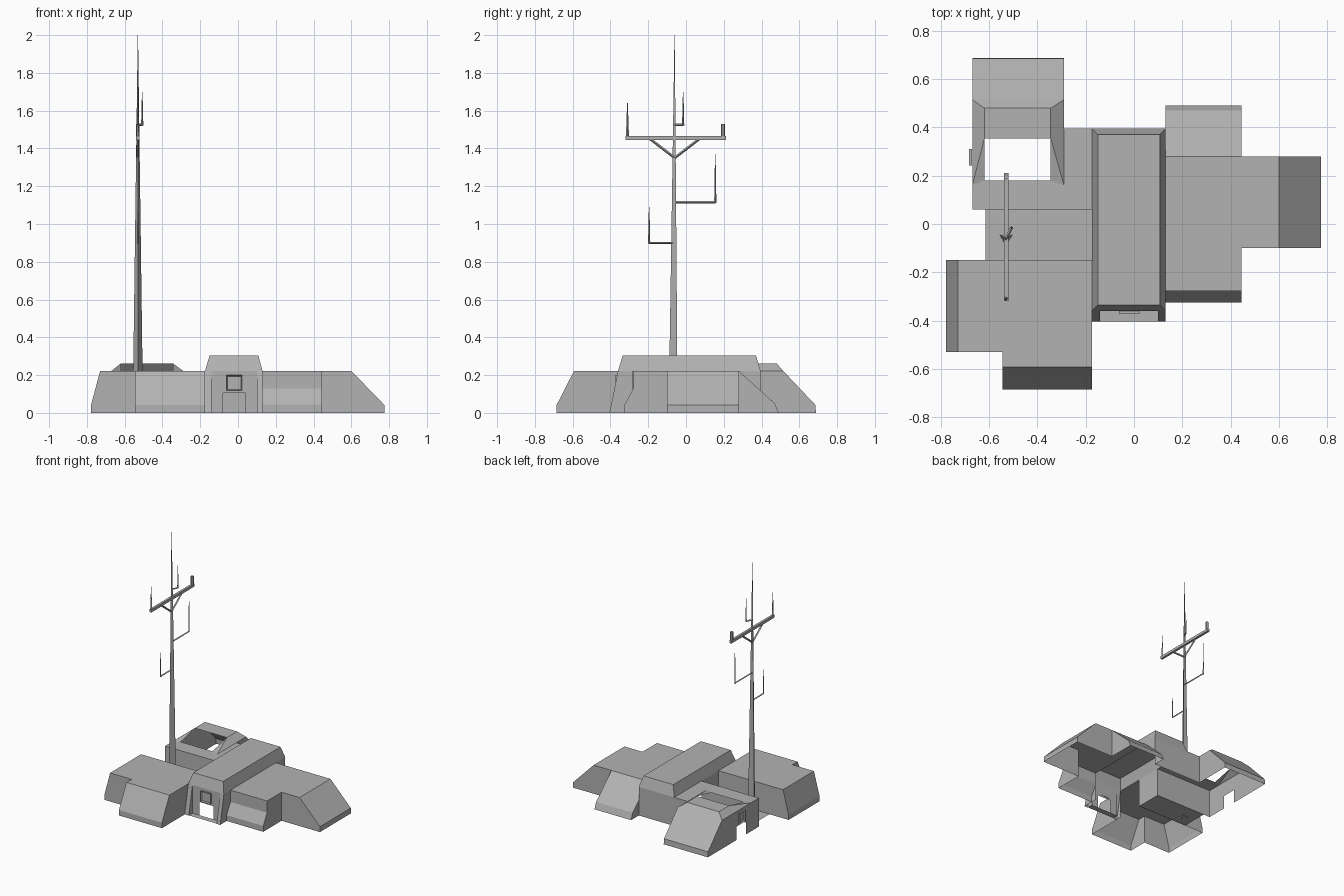
import bpy, bmesh
from mathutils import Vector

cube = bpy.data.objects.get("Cube")
if cube:
    bpy.data.objects.remove(cube)

grey = bpy.data.materials.new("concrete_grey")
colour = (0.45, 0.45, 0.45, 1)
grey.diffuse_color = colour
grey.use_nodes = True
grey.node_tree.nodes["Principled BSDF"].inputs["Base Color"].default_value = colour

ROOF = 0.222   # common roof height
LIP = 0.042    # height of the upright foot below sloped walls


def finish(name, bm):
    mesh = bpy.data.meshes.new(name)
    bm.to_mesh(mesh)
    bm.free()
    mesh.materials.append(grey)
    obj = bpy.data.objects.new(name, mesh)
    bpy.context.collection.objects.link(obj)
    return obj


def shell(name, faces):
    """Open shell from polygons, every face turned away from the middle."""
    bm = bmesh.new()
    for pts in faces:
        bm.faces.new([bm.verts.new(p) for p in pts])
    bmesh.ops.remove_doubles(bm, verts=bm.verts, dist=0.0005)
    cos = [v.co for v in bm.verts]
    mid = Vector([(min(c[i] for c in cos) + max(c[i] for c in cos)) / 2 for i in range(3)])
    mid.z = -0.05
    bm.normal_update()
    for f in bm.faces:
        if f.normal.dot(f.calc_center_median() - mid) < 0:
            f.normal_flip()
    return finish(name, bm)


def on_x(x, pts):
    return [(x, y, z) for y, z in pts]


def on_y(y, pts):
    return [(x, y, z) for x, z in pts]


def sweep(plane, a, b, profile):
    """Strip of faces joining a profile at a to the same profile at b."""
    p, q = plane(a, profile), plane(b, profile)
    return [[p[i], p[i + 1], q[i + 1], q[i]] for i in range(len(p) - 1)]


def rect(x0, x1, y0, y1, z):
    return [(x0, y0, z), (x1, y0, z), (x1, y1, z), (x0, y1, z)]


def bar(name, p, q, r1, r2, sides=4):
    p, q = Vector(p), Vector(q)
    bm = bmesh.new()
    bmesh.ops.create_cone(bm, cap_ends=True, segments=sides, radius1=r1, radius2=r2,
                          depth=(q - p).length)
    obj = finish(name, bm)
    obj.location = (p + q) / 2
    obj.rotation_euler = (q - p).to_track_quat('Z', 'Y').to_euler()
    return obj


def box(name, lo, hi):
    bm = bmesh.new()
    bmesh.ops.create_cube(bm, size=1)
    for v in bm.verts:
        v.co = [lo[i] if v.co[i] < 0 else hi[i] for i in range(3)]
    return finish(name, bm)


def window(name, lo, hi, normal):
    """Raised square frame with a sunken pane."""
    obj = box(name, lo, hi)
    bm = bmesh.new()
    bm.from_mesh(obj.data)
    bm.normal_update()
    n = Vector(normal)
    front = [f for f in bm.faces if f.normal.dot(n) > 0.9]
    bmesh.ops.inset_region(bm, faces=front, thickness=0.009)
    bmesh.ops.translate(bm, verts=front[0].verts, vec=-n * 0.009)
    bm.to_mesh(obj.data)
    bm.free()


# Central hall: stepped roof, back wall and the exposed parts of the side walls
W, E, S, N = -0.175, 0.13, -0.36, 0.395
eave, crown = rect(W, E, S, N, ROOF), rect(-0.15, 0.107, -0.335, 0.37, 0.305)
hall = [[eave[i], eave[i - 3], crown[i - 3], crown[i]] for i in range(4)] + [crown]
hall += [on_y(N, [(W, 0), (E, 0), (E, ROOF), (W, ROOF)]),
         on_x(W, [(-0.15, 0), (0.06, 0), (0.06, ROOF), (-0.15, ROOF)]),
         on_x(E, [(-0.405, 0), (S, ROOF), (-0.28, ROOF), (-0.28, 0)]),
         on_x(E, [(0.28, ROOF), (N, ROOF), (N, 0.118)]),
         on_x(W, [(-0.405, 0), (S, ROOF), (S, 0)])]
shell("central_hall", hall)

# Entrance: sloped side fins, recessed wall with doorway, threshold
L, R = -0.14, 0.1
entrance = [on_y(S, [(L, 0), (L, ROOF), (R, ROOF), (R, 0), (0.04, 0), (0.04, 0.105),
                     (-0.08, 0.105), (-0.08, 0)]),
            rect(L, R, -0.405, S, 0.002)]
for outer, inner in ((W, L), (E, R)):
    entrance += sweep(on_x, outer, inner, [(-0.405, 0), (S, ROOF)])
    entrance.append(on_x(inner, [(-0.405, 0), (S, ROOF), (S, 0)]))
shell("entrance", entrance)
window("entrance_window", (-0.062, -0.372, 0.118), (0.022, -0.358, 0.2), (0, -1, 0))

# East wing with a stepped front and a long sloped back
wing = [(-0.325, 0), (-0.325, 0.045), (-0.278, 0.13), (-0.278, ROOF), (0.28, ROOF),
        (0.47, 0.05), (0.49, 0)]
shell("east_wing", sweep(on_x, E, 0.445, wing) + [
    on_x(0.445, wing[:4] + [(-0.1, ROOF), (-0.1, 0)]),
    on_x(0.445, wing[4:] + [(0.28, 0)]),
    on_x(E, [(N, 0), (N, 0.118)] + wing[5:])])

# East end with a sloped outer wall
end = [(0.445, ROOF), (0.6, ROOF), (0.775, LIP), (0.775, 0)]
shell("east_end", sweep(on_y, -0.1, 0.28, end) +
      [on_y(y, end + [(0.445, 0)]) for y in (-0.1, 0.28)])

# West front block and its forward bay
side = [(-0.778, 0), (-0.778, LIP), (-0.73, ROOF)]
shell("west_block", sweep(on_y, -0.53, -0.15, side + [(W, ROOF)]) + [
    on_y(-0.15, side + [(W, ROOF), (W, 0)]),
    on_y(-0.53, side + [(-0.545, ROOF), (-0.545, 0)]),
    on_x(W, [(-0.53, 0), (-0.53, ROOF), (S, ROOF), (-0.405, 0)])])
bay = [(-0.685, 0), (-0.685, LIP), (-0.593, ROOF), (-0.53, ROOF)]
shell("west_bay", sweep(on_x, -0.545, W, bay) +
      [on_x(x, bay + [(-0.53, 0)]) for x in (-0.545, W)])

# Yard slab at the foot of the mast
shell("yard_slab", [rect(-0.615, W, -0.15, 0.06, 0.002)])

# Back block: link to the hall, raised hood over a roof opening, doorway on the west
TOP, A, B = 0.262, -0.67, -0.29
a, b = -0.62, -0.345
back = [(0.515, ROOF), (0.685, LIP), (0.688, 0)]
block = [
    on_y(0.06, [(A, 0), (A, ROOF), (W, ROOF), (W, 0)]),
    on_y(N, [(B, 0), (B, ROOF), (W, ROOF), (W, 0)]),
    on_x(A, [(0.06, 0), (0.06, ROOF)] + back +
         [(0.335, 0), (0.335, 0.105), (0.222, 0.105), (0.222, 0)]),
    on_x(B, [(N, 0), (N, ROOF)] + back),
    [(x, y, ROOF) for x, y in ((A, 0.06), (W, 0.06), (W, N), (B, N), (B, 0.16),
                               (b, 0.18), (a, 0.18), (A, 0.16))],
    [(A, 0.515, ROOF), (a, 0.48, TOP), (b, 0.48, TOP), (B, 0.515, ROOF)],
    rect(a, b, 0.355, 0.48, TOP)] + sweep(on_x, A, B, back)
for o, i in ((A, a), (B, b)):
    block += [[(o, 0.16, ROOF), (o, 0.515, ROOF), (i, 0.48, TOP), (i, 0.355, TOP)],
              [(o, 0.16, ROOF), (i, 0.355, TOP), (i, 0.18, ROOF)]]
shell("back_block", block)
window("back_window", (-0.684, 0.243, 0.118), (-0.671, 0.31, 0.2), (-1, 0, 0))

# Mast with crossarm, struts and whip aerials
mx, my = -0.53, -0.06
bar("mast", (mx, my, 0), (mx, my, 2), 0.032, 0.001, 3)
box("crossarm", (mx - 0.009, -0.32, 1.446), (mx + 0.009, 0.212, 1.467))
for y in (-0.19, 0.07):
    bar("crossarm_strut", (mx, my, 1.35), (mx, y, 1.45), 0.007, 0.007)
bar("short_aerial", (mx, 0.195, 1.465), (mx, 0.195, 1.53), 0.011, 0.011, 6)
bar("crossarm_whip", (mx, -0.31, 1.465), (mx, -0.31, 1.64), 0.008, 0.002)

# Bracketed whips: end x, end y, bracket height, whip top
for x, y, z, top in ((mx, 0.155, 1.115, 1.37), (mx, -0.195, 0.9, 1.09),
                     (-0.507, -0.015, 1.525, 1.7)):
    bar("whip_bracket", (mx, my, z), (x, y, z), 0.006, 0.006)
    bar("whip_aerial", (x, y, z - 0.004), (x, y, top), 0.006, 0.0015)
